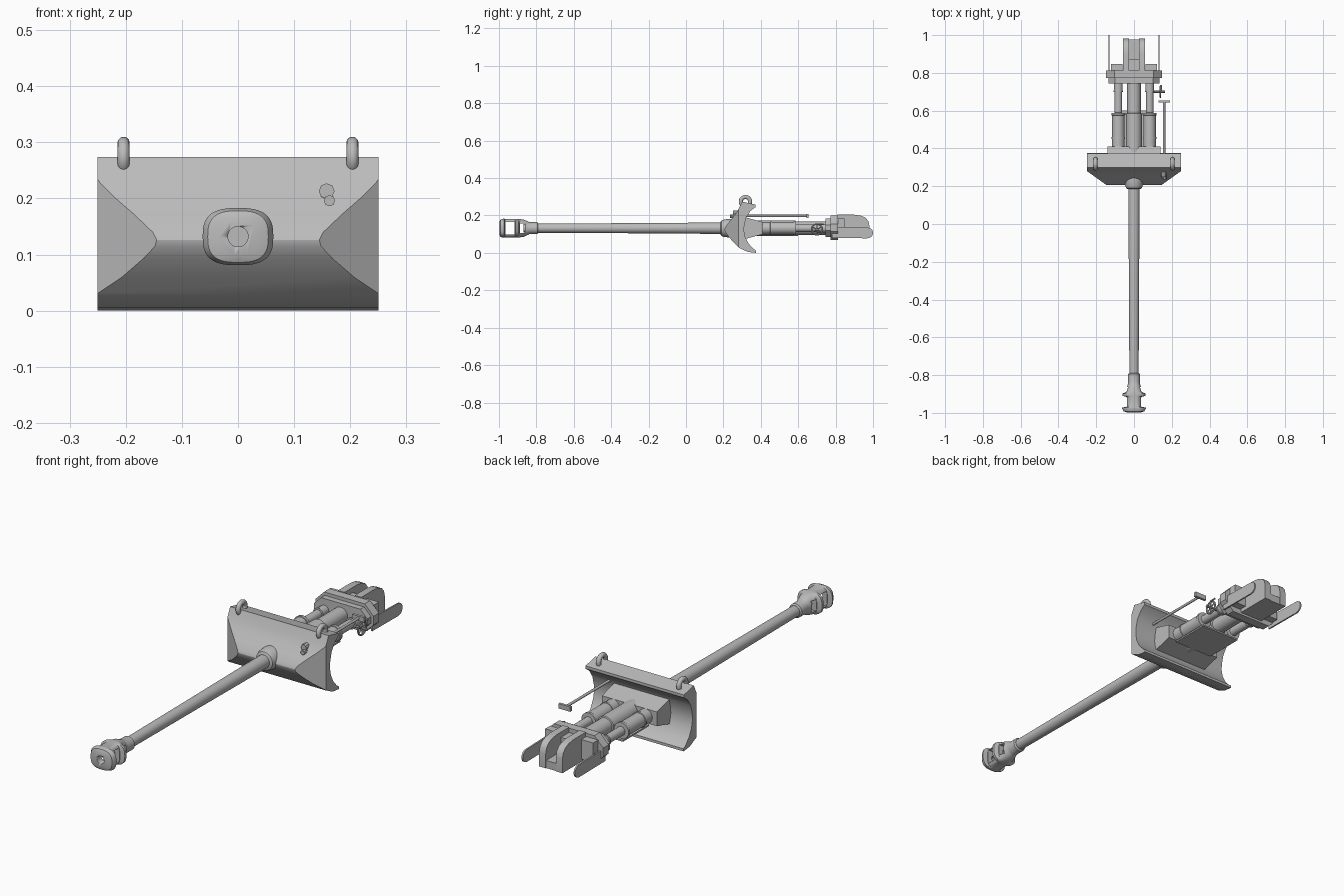
import bpy, bmesh, math
from mathutils import Vector, Matrix

if "Cube" in bpy.data.objects:
    bpy.data.objects.remove(bpy.data.objects["Cube"])

AX = 0.132  # height of the gun axis
metal = bpy.data.materials.new("grey_metal")
metal.diffuse_color = (0.5, 0.5, 0.5, 1)
metal.use_nodes = True
metal.node_tree.nodes["Principled BSDF"].inputs["Base Color"].default_value = metal.diffuse_color


def finish(name, bm, smooth=True, angle=35):
    bmesh.ops.recalc_face_normals(bm, faces=bm.faces[:])
    me = bpy.data.meshes.new(name)
    bm.to_mesh(me)
    bm.free()
    me.materials.append(metal)
    ob = bpy.data.objects.new(name, me)
    bpy.context.collection.objects.link(ob)
    if smooth:
        bpy.ops.object.select_all(action='DESELECT')
        ob.select_set(True)
        bpy.context.view_layer.objects.active = ob
        bpy.ops.object.shade_smooth_by_angle(angle=math.radians(angle))
    return ob


def loft(name, sections, x=0, z=AX, seg=32):
    """Sections along y: (y, half width, half height, squareness)."""
    bm = bmesh.new()
    rings = []
    for y, w, h, n in sections:
        ring = []
        for i in range(seg):
            c, s = math.cos(2 * math.pi * i / seg), math.sin(2 * math.pi * i / seg)
            ring.append(bm.verts.new((x + w * math.copysign(abs(c) ** (2 / n), c), y,
                                      z + h * math.copysign(abs(s) ** (2 / n), s))))
        rings.append(ring)
    for a, b in zip(rings, rings[1:]):
        for i in range(seg):
            j = (i + 1) % seg
            bm.faces.new((a[i], a[j], b[j], b[i]))
    bm.faces.new(rings[0])
    bm.faces.new(rings[-1])
    return finish(name, bm)


def lathe(name, profile, x=0, z=AX, seg=32):
    return loft(name, [(y, r, r, 2) for y, r in profile], x, z, seg)


def box(name, x0, x1, y0, y1, z0, z1):
    bm = bmesh.new()
    bmesh.ops.create_cube(bm, size=1)
    for v in bm.verts:
        v.co = ((x0 + x1) / 2 + v.co.x * (x1 - x0), (y0 + y1) / 2 + v.co.y * (y1 - y0),
                (z0 + z1) / 2 + v.co.z * (z1 - z0))
    return finish(name, bm, False)


def extrude(points, direction):
    bm = bmesh.new()
    f = bm.faces.new([bm.verts.new(p) for p in points])
    r = bmesh.ops.extrude_face_region(bm, geom=[f])
    bmesh.ops.translate(bm, vec=direction, verts=[g for g in r["geom"] if isinstance(g, bmesh.types.BMVert)])
    return bm


def side_profile(name, yz, x0, x1, smooth=True):
    return finish(name, extrude([(x0, y, z) for y, z in yz], (x1 - x0, 0, 0)), smooth)


def front_profile(name, xz, y0, y1):
    return finish(name, extrude([(x, y0, z) for x, z in xz], (0, y1 - y0, 0)), False)


def torus(name, center, major, minor, seg=28, tube=12):
    """Ring standing in the yz plane."""
    bm = bmesh.new()
    grid = [[bm.verts.new((center[0] + minor * math.sin(b),
                           center[1] + (major + minor * math.cos(b)) * math.cos(a),
                           center[2] + (major + minor * math.cos(b)) * math.sin(a)))
             for b in (2 * math.pi * j / tube for j in range(tube))]
            for a in (2 * math.pi * i / seg for i in range(seg))]
    for i in range(seg):
        for j in range(tube):
            k, m = (i + 1) % seg, (j + 1) % tube
            bm.faces.new((grid[i][j], grid[k][j], grid[k][m], grid[i][m]))
    return finish(name, bm)


def cut(target, cutter):
    mod = target.modifiers.new(cutter.name, 'BOOLEAN')
    mod.operation, mod.solver, mod.object = 'DIFFERENCE', 'EXACT', cutter
    cutter.hide_render = True
    cutter.hide_viewport = True


# Barrel
lathe("barrel", [(-0.87, 0.022), (-0.8, 0.0245), (-0.3, 0.027), (0.2, 0.0305), (0.4, 0.0305)])

# Muzzle brake: flared baffles, side windows and bore
brake = loft("muzzle_brake", [
    (-0.998, 0.034, 0.034, 2.2), (-0.992, 0.054, 0.046, 2.8), (-0.978, 0.063, 0.051, 2.8),
    (-0.972, 0.063, 0.051, 2.8), (-0.968, 0.041, 0.05, 3), (-0.915, 0.041, 0.05, 3),
    (-0.91, 0.062, 0.05, 2.8), (-0.898, 0.062, 0.05, 2.8), (-0.89, 0.042, 0.049, 2.8),
    (-0.868, 0.038, 0.046, 2.3), (-0.845, 0.032, 0.036, 2), (-0.838, 0.032, 0.032, 2),
    (-0.795, 0.032, 0.032, 2), (-0.79, 0.026, 0.026, 2)], seg=40)
cut(brake, box("front_window_cutter", -0.1, 0.1, -0.966, -0.918, AX - 0.034, AX + 0.034))
cut(brake, box("rear_window_cutter", -0.1, 0.1, -0.888, -0.862, AX - 0.026, AX + 0.026))
cut(brake, lathe("bore_cutter", [(-1.05, 0.018), (-0.88, 0.018)]))

# Shield: curved plate with both front corners sliced off
outer = [(0.375, 0.0), (0.33, 0.005), (0.285, 0.027), (0.25, 0.06), (0.222, 0.094), (0.208, 0.115),
         (0.206, 0.126), (0.211, 0.14), (0.235, 0.172), (0.258, 0.2), (0.278, 0.228), (0.294, 0.26), (0.3, 0.274)]
inner = [(0.372, 0.258), (0.372, 0.245), (0.345, 0.225), (0.322, 0.19), (0.312, 0.15), (0.31, 0.12),
         (0.317, 0.085), (0.335, 0.05), (0.36, 0.022), (0.375, 0.012)]
bm = extrude([(-0.25, y, z) for y, z in outer + inner], (0.5, 0, 0))
for s in (-1, 1):
    r = bmesh.ops.bisect_plane(bm, geom=bm.verts[:] + bm.edges[:] + bm.faces[:], dist=1e-6,
                               plane_co=(s * 0.145, 0.206, 0), plane_no=(s * 0.075, -0.105, 0), clear_outer=True)
    bmesh.ops.holes_fill(bm, edges=[e for e in bm.edges if e.is_boundary], sides=0)
finish("shield", bm, angle=28)

# Ball collar where the barrel leaves the shield
lathe("barrel_collar", [(0.185, 0.034), (0.19, 0.042), (0.205, 0.047), (0.235, 0.05), (0.31, 0.05)])

# Lifting eyes
for s, side in ((-1, "left"), (1, "right")):
    torus(side + "_lifting_eye", (s * 0.204, 0.318, 0.274), 0.025, 0.011)

# Sight: port boss on the shield, long tube and brow pad behind
lathe("sight_port", [(0.25, 0.014), (0.3, 0.014)], 0.158, 0.213, 8)
lathe("sight_port_pin", [(0.235, 0.01), (0.28, 0.01)], 0.163, 0.196, 8)
lathe("sight_tube", [(0.28, 0.006), (0.65, 0.006)], 0.16, 0.198, 12)
box("sight_pad", 0.13, 0.19, 0.643, 0.655, 0.187, 0.209)

# Cradle block behind the shield
side_profile("cradle_block", [(0.3, 0.07), (0.41, 0.1), (0.41, 0.165), (0.3, 0.195)], -0.14, 0.14, False)

# Recoil tube and the two buffer cylinders
lathe("recoil_tube", [(0.36, 0.042), (0.585, 0.042), (0.587, 0.036), (0.78, 0.036)])
for s, side in ((-1, "left"), (1, "right")):
    lathe(side + "_buffer", [(0.4, 0.033), (0.45, 0.033), (0.451, 0.036), (0.46, 0.036), (0.461, 0.033),
                             (0.575, 0.033), (0.576, 0.037), (0.588, 0.037), (0.589, 0.02), (0.698, 0.02),
                             (0.699, 0.026), (0.706, 0.026), (0.707, 0.023), (0.77, 0.023)], s * 0.083, AX, 24)
box("lower_rail", -0.1, 0.1, 0.41, 0.6, 0.09, 0.097)


# Octagonal breech ring plates
def octagon(w, z0, z1, c):
    return [(-w + c, z0), (w - c, z0), (w, z0 + c), (w, z1 - c),
            (w - c, z1), (-w + c, z1), (-w, z1 - c), (-w, z0 + c)]


front_profile("ring_front_plate", octagon(0.135, 0.085, 0.185, 0.035), 0.745, 0.772)
front_profile("ring_plate", octagon(0.148, 0.07, 0.2, 0.045), 0.772, 0.812)
for s, side in ((-1, "left"), (1, "right")):
    a, b = sorted((s * 0.062, s * 0.122))
    box(side + "_ring_block", a, b, 0.81, 0.848, 0.095, 0.185)

# Breech: two rounded cheeks with an open loading trough
cheek = [(0.81, 0.08), (0.81, 0.204), (0.9, 0.204), (0.935, 0.199), (0.96, 0.188), (0.975, 0.17),
         (0.981, 0.145), (0.981, 0.08)]
for s, side in ((-1, "left"), (1, "right")):
    side_profile(side + "_breech_cheek", cheek, s * 0.026, s * 0.059)
box("breech_floor", -0.026, 0.026, 0.81, 0.978, 0.08, 0.115)
box("breech_block", -0.026, 0.026, 0.81, 0.87, 0.115, 0.18)

# Recoil guards: thin arms with rounded rear ends
guard = [(0.78, 0.08), (0.97, 0.078)] + [
    (0.972 + 0.028 * math.cos(a), 0.107 + 0.028 * math.sin(a))
    for a in (math.radians(d) for d in range(-70, 91, 20))] + [(0.78, 0.14)]
for s, side in ((-1, "left"), (1, "right")):
    side_profile(side + "_recoil_guard", guard, s * 0.129, s * 0.136)

# Elevation handwheel with spokes and shaft
wheel = Vector((0.14, 0.70, 0.125))
torus("handwheel_rim", wheel, 0.029, 0.004, 24, 8)
bm = bmesh.new()
for k in range(3):
    turn = Matrix.Translation(wheel) @ Matrix.Rotation(math.radians(60 * k), 4, 'X')
    bmesh.ops.create_cone(bm, cap_ends=True, segments=8, radius1=0.003, radius2=0.003, depth=0.058, matrix=turn)
shaft = Matrix.Translation(wheel + Vector((-0.015, 0, 0))) @ Matrix.Rotation(math.pi / 2, 4, 'Y')
bmesh.ops.create_cone(bm, cap_ends=True, segments=10, radius1=0.006, radius2=0.006, depth=0.08, matrix=shaft)
finish("handwheel_spokes", bm)
lathe("handwheel_grip", [(0.705, 0.004), (0.735, 0.004)], 0.145, 0.154, 10)
